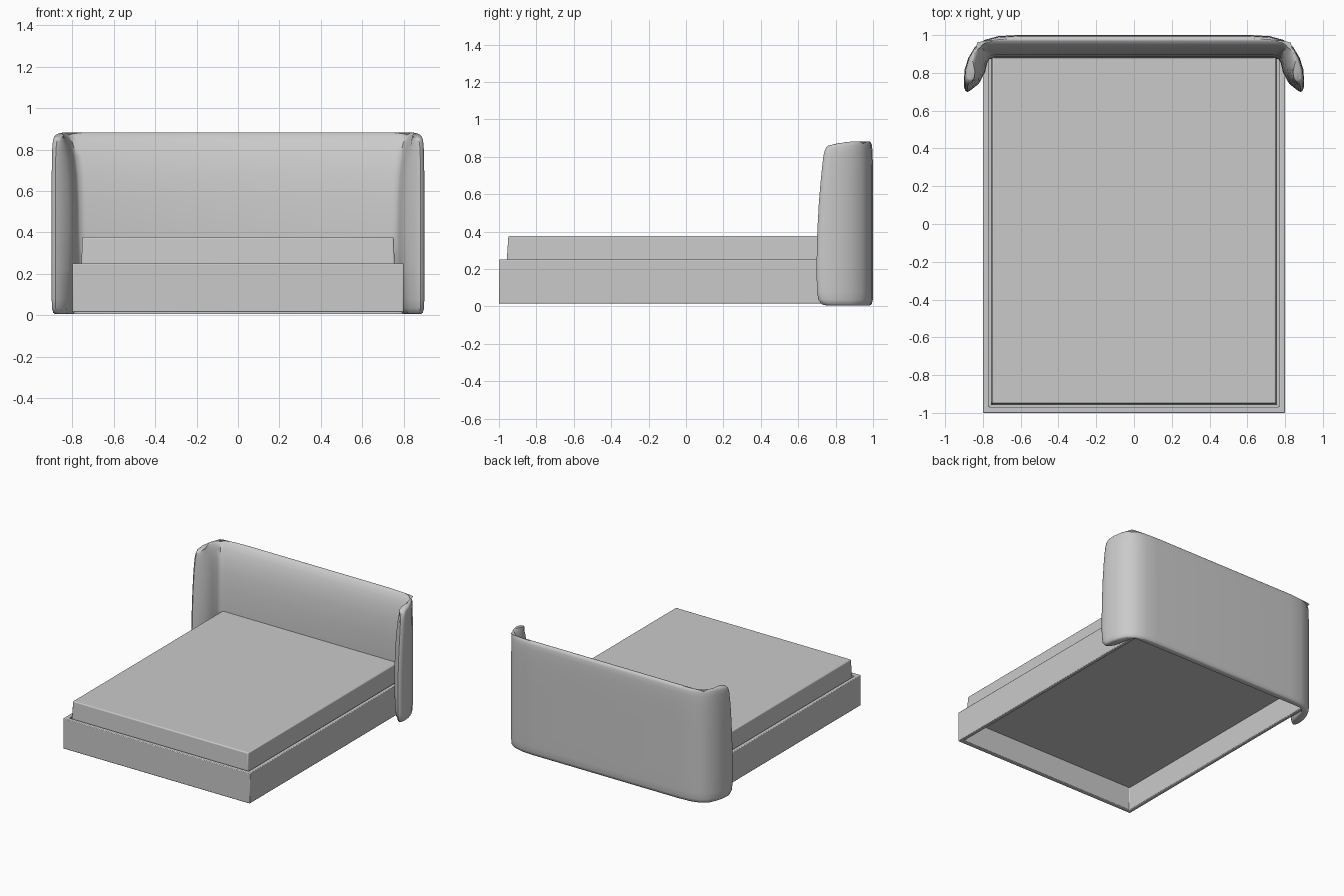
import bpy, bmesh, math

cube = bpy.data.objects.get("Cube")
if cube:
    bpy.data.objects.remove(cube, do_unlink=True)

# One upholstery colour
fabric = bpy.data.materials.new("grey fabric")
fabric.use_nodes = True
GREY = (0.59, 0.59, 0.59, 1.0)
fabric.diffuse_color = GREY
fabric.node_tree.nodes["Principled BSDF"].inputs["Base Color"].default_value = GREY


def finish(name, bm, bevel=0.0, segments=2, angle=40):
    bmesh.ops.recalc_face_normals(bm, faces=bm.faces[:])
    mesh = bpy.data.meshes.new(name)
    bm.to_mesh(mesh)
    bm.free()
    mesh.materials.append(fabric)
    obj = bpy.data.objects.new(name, mesh)
    bpy.context.collection.objects.link(obj)
    bpy.ops.object.select_all(action='DESELECT')
    obj.select_set(True)
    bpy.context.view_layer.objects.active = obj
    bpy.ops.object.shade_smooth_by_angle(angle=math.radians(angle))
    if bevel:
        mod = obj.modifiers.new("soft edges", 'BEVEL')
        mod.width, mod.segments = bevel, segments
        mod.limit_method = 'ANGLE'


def loft(rings):
    """Closed body through rings; each ring runs along its outer side, then back along its inner side."""
    bm = bmesh.new()
    loops = [[bm.verts.new(p) for p in ring] for ring in rings]
    n = len(loops[0])
    for a, b in zip(loops, loops[1:]):
        for i in range(n):
            j = (i + 1) % n
            bm.faces.new((a[i], a[j], b[j], b[i]))
    for cap in (loops[0], loops[-1]):
        for i in range(n // 2 - 1):
            bm.faces.new((cap[i], cap[i + 1], cap[n - 2 - i], cap[n - 1 - i]))
    return bm


def rect(x, y0, y1, z):
    return [(-x, y0, z), (x, y0, z), (x, y1, z), (-x, y1, z)]


# Bed frame: U-shaped rails, open to the headboard
def rail_ring(z):
    pts = [(-0.80, 0.95), (-0.80, -1.0), (0.80, -1.0), (0.80, 0.95),
           (0.77, 0.95), (0.77, -0.968), (-0.77, -0.968), (-0.77, 0.95)]
    return [(x, y, z) for x, y in pts]


finish("frame_rails", loft([rail_ring(0.015), rail_ring(0.25)]), 0.005)

# Deck that carries the mattress
finish("deck", loft([rect(0.78, -0.98, 0.96, 0.20), rect(0.78, -0.98, 0.96, 0.215)]))

# Mattress, slightly tapered
finish("mattress", loft([rect(0.758, -0.96, 0.92, 0.21), rect(0.752, -0.95, 0.92, 0.377)]),
       0.008, 3)


# Wrap-around headboard: plan section lofted upwards
def section(z, tip, iy, ix, inset):
    o = 0.9 - inset
    b = 1.0 - inset
    outer = [(0.62, b), (0.72, b - 0.006), (0.79, b - 0.025), (0.842, b - 0.062),
             (0.877 - inset, 0.88), (o - 0.004, 0.82), (o, 0.77), (o, tip + 0.03)]
    inner = [(o - 0.006, tip + 0.008), (o - 0.018, tip), (o - 0.035, tip + 0.010),
             ((o - 0.04 + ix) / 2, tip + 0.045), (ix + 0.012, tip + 0.10),
             (ix, min(tip + 0.15, iy - 0.02)), (ix - 0.012, iy - 0.008), (ix - 0.04, iy)]

    def mirrored(pts):
        return [(-x, y) for x, y in reversed(pts)]

    # the wings drop away towards the front at the top
    drop = max(0.0, (z - 0.6) / 0.28)
    return [(x, y, z - drop * 0.9 * max(0.0, 0.92 - y) ** 2)
            for x, y in mirrored(outer) + outer + inner + mirrored(inner)]


# z, wing tip y, inner face y, inner wing x, rounding inset
LEVELS = [(0.006, 0.745, 0.950, 0.815, 0.016), (0.012, 0.725, 0.952, 0.805, 0.007),
          (0.035, 0.708, 0.952, 0.80, 0.001), (0.08, 0.70, 0.952, 0.795, 0.0),
          (0.20, 0.698, 0.950, 0.785, 0.0), (0.22, 0.698, 0.882, 0.782, 0.0),
          (0.40, 0.702, 0.880, 0.777, 0.0), (0.55, 0.710, 0.884, 0.778, 0.0),
          (0.68, 0.720, 0.895, 0.784, 0.0), (0.77, 0.728, 0.912, 0.795, 0.001),
          (0.83, 0.735, 0.932, 0.810, 0.003), (0.862, 0.742, 0.948, 0.824, 0.006),
          (0.876, 0.750, 0.960, 0.834, 0.011), (0.882, 0.760, 0.968, 0.842, 0.018)]
finish("headboard", loft([section(*lv) for lv in LEVELS]), angle=50)
